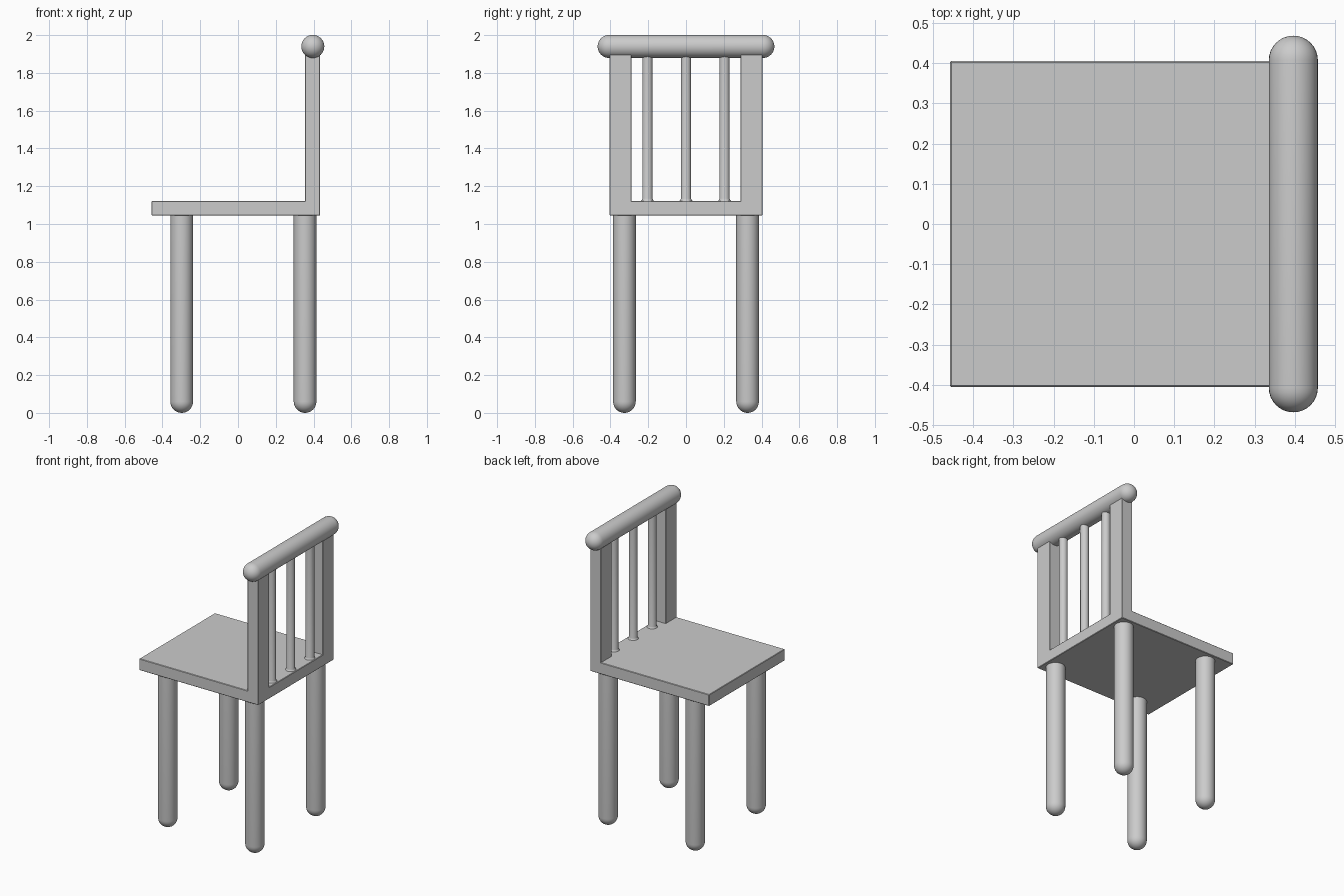
import bpy, bmesh
from math import sin, cos, pi, radians

if "Cube" in bpy.data.objects:
    bpy.data.objects.remove(bpy.data.objects["Cube"])


def finish(bm, name):
    bmesh.ops.recalc_face_normals(bm, faces=bm.faces)
    mesh = bpy.data.meshes.new(name)
    bm.to_mesh(mesh)
    bm.free()
    obj = bpy.data.objects.new(name, mesh)
    bpy.context.collection.objects.link(obj)
    bpy.ops.object.select_all(action='DESELECT')
    obj.select_set(True)
    bpy.context.view_layer.objects.active = obj
    return obj


def lathe(name, profile, location, rotation=(0, 0, 0), sides=32):
    """Spin a (radius, z) profile around the z axis."""
    bm = bmesh.new()
    verts = [bm.verts.new((r, 0, z)) for r, z in profile]
    edges = [bm.edges.new(pair) for pair in zip(verts, verts[1:])]
    bmesh.ops.spin(bm, geom=verts + edges, cent=(0, 0, 0), axis=(0, 0, 1),
                   angle=2 * pi, steps=sides, use_duplicate=False)
    bmesh.ops.remove_doubles(bm, verts=bm.verts, dist=1e-5)
    obj = finish(bm, name)
    obj.location = location
    obj.rotation_euler = rotation
    bpy.ops.object.shade_smooth_by_angle(angle=radians(40))
    return obj


def dome(r, z, up):
    """Quarter-circle profile, running from low z to high z."""
    n = 8
    if up:
        return [(r * cos(i * pi / 2 / n), z + r * sin(i * pi / 2 / n)) for i in range(n + 1)]
    return [(r * sin(i * pi / 2 / n), z - r * cos(i * pi / 2 / n)) for i in range(n + 1)]


SEAT_LOW, SEAT_TOP, RAIL_Z, RAIL_X = 1.045, 1.123, 1.94, 0.396

# Seat with the two square back posts drawn up from its rear corners
bm = bmesh.new()
xs, ys = (-0.457, 0.354, 0.435), (-0.405, -0.288, 0.288, 0.405)
grid = [[bm.verts.new((x, y, SEAT_LOW)) for y in ys] for x in xs]
for i in range(2):
    for j in range(3):
        bm.faces.new((grid[i][j], grid[i + 1][j], grid[i + 1][j + 1], grid[i][j + 1]))


def raise_faces(faces, height):
    geom = bmesh.ops.extrude_face_region(bm, geom=faces)["geom"]
    moved = [g for g in geom if isinstance(g, bmesh.types.BMVert)]
    bmesh.ops.translate(bm, verts=moved, vec=(0, 0, height))
    return [g for g in geom if isinstance(g, bmesh.types.BMFace)]


top = raise_faces(bm.faces[:], SEAT_TOP - SEAT_LOW)
corners = [f for f in top if f.calc_center_median().x > 0.35
           and abs(f.calc_center_median().y) > 0.3]
raise_faces(corners, RAIL_Z - SEAT_TOP)
seat = finish(bm, "seat_and_back_posts")
bevel = seat.modifiers.new("soft_edges", 'BEVEL')
bevel.width = 0.003
bevel.segments = 1
bevel.limit_method = 'ANGLE'

# Round legs with domed feet
R = 0.06
leg_profile = dome(R, R, False) + [(R, SEAT_LOW + 0.03), (0, SEAT_LOW + 0.03)]
for x, end in ((-0.298, "front"), (0.355, "rear")):
    for y, side in ((-0.326, "right"), (0.326, "left")):
        lathe(f"{end}_{side}_leg", leg_profile, (x, y, 0))

# Spindles with a slight flare where they meet the seat
r = 0.027
spindle_profile = [(r + 0.008, SEAT_TOP - 0.01), (r + 0.006, SEAT_TOP + 0.001),
                   (r + 0.002, SEAT_TOP + 0.005), (r, SEAT_TOP + 0.012), (r, RAIL_Z)]
for i, y in enumerate((-0.204, 0, 0.204)):
    lathe(f"back_spindle_{i + 1}", spindle_profile, (RAIL_X, y, 0), sides=24)

# Top rail with rounded ends
R, half = 0.061, 0.468
rail_profile = dome(R, R - half, False) + dome(R, half - R, True)
lathe("top_rail", rail_profile, (RAIL_X, 0, RAIL_Z), rotation=(pi / 2, 0, 0))
